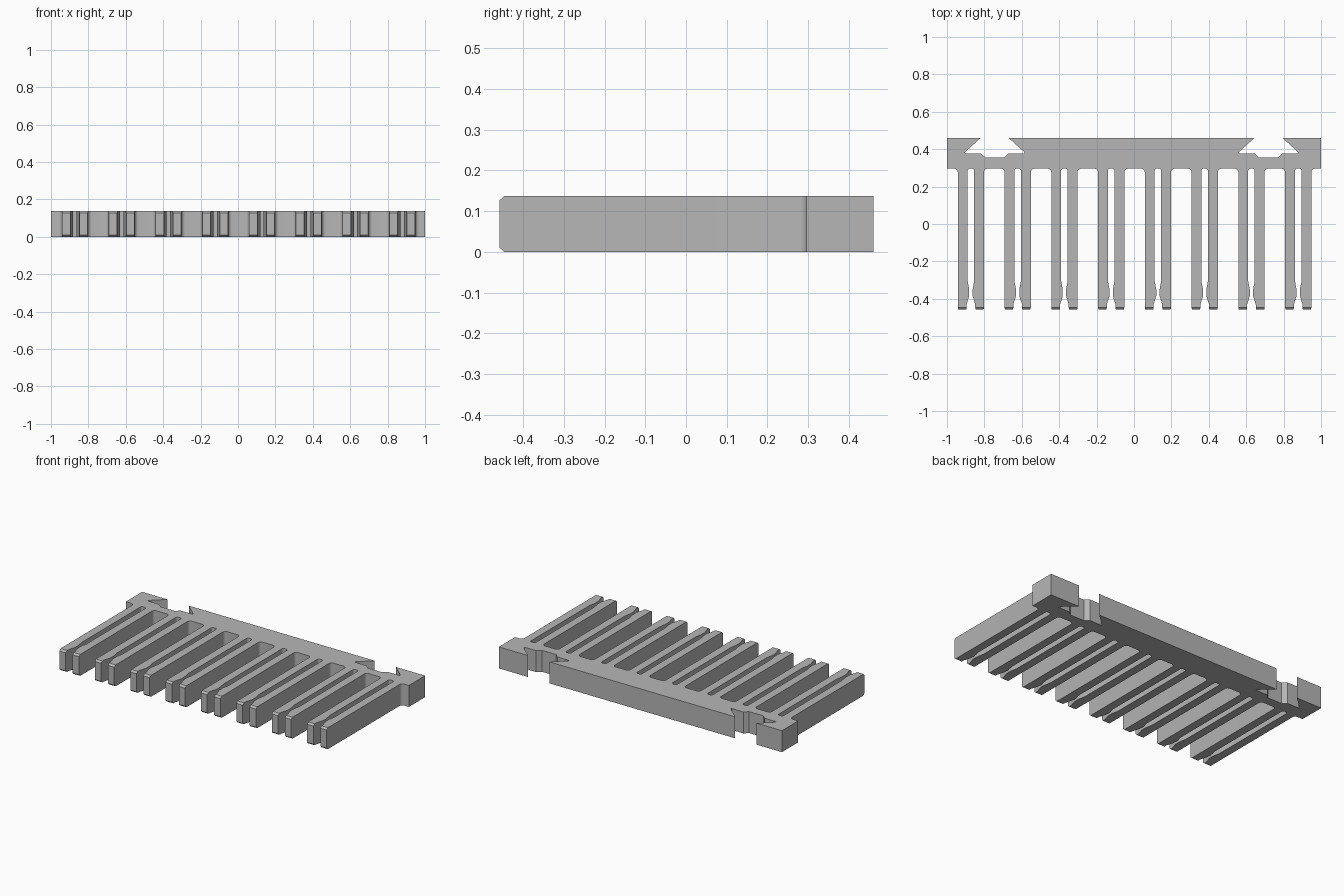
import bpy, bmesh, math

HEIGHT = 0.137
BACK, ROOT, SHOULDER, TIP = 0.46, 0.296, -0.446, -0.458
PAIRS, FIRST, PITCH = 8, -0.872, 0.25

cube = bpy.data.objects.get("Cube")
if cube:
    bpy.data.objects.remove(cube, do_unlink=True)

grey = bpy.data.materials.new("plain grey")
grey.use_nodes = True
colour = (0.47, 0.47, 0.47, 1)
grey.diffuse_color = colour
grey.node_tree.nodes["Principled BSDF"].inputs["Base Color"].default_value = colour


def arc(cx, cy, r, start, end, steps=5):
    """Points of a circular fillet, angles in degrees."""
    angles = [math.radians(start + (end - start) * i / steps) for i in range(steps + 1)]
    return [(cx + r * math.cos(a), cy + r * math.sin(a)) for a in angles]


def mirrored(half):
    """A half profile followed by its reflection about x = 0."""
    return half + [(-x, y) for x, y in reversed(half)]


def shifted(points, dx):
    return [(x + dx, y) for x, y in points]


# Profile of one prong pair, with rounded roots and pinched inner edges
prong_pair = mirrored(
    arc(-0.09, ROOT - 0.02, 0.02, 90, 0)
    + [(-0.07, SHOULDER), (-0.023, SHOULDER), (-0.023, -0.43),
       (-0.009, -0.385), (-0.009, -0.35), (-0.0175, -0.305)]
    + arc(-0.0055, ROOT - 0.012, 0.012, 180, 90))

# Dovetail slot with a shallow notch in its floor, listed from +x to -x
dovetail = mirrored([(0.075, BACK), (0.159, 0.384), (0.157, 0.378),
                     (0.075, 0.378), (0.05, 0.355)])

# Complete outline
outline = [(-1, BACK), (-1, ROOT)]
for i in range(PAIRS):
    outline += shifted(prong_pair, FIRST + PITCH * i)
outline += [(1, ROOT), (1, BACK)]
for centre in (0.719, -0.745):
    outline += shifted(dovetail, centre)

# Extrude the outline into a solid plate
bm = bmesh.new()
base = bm.faces.new([bm.verts.new((x, y, 0)) for x, y in outline])
solid = bmesh.ops.extrude_face_region(bm, geom=[base])
for v in solid["geom"]:
    if isinstance(v, bmesh.types.BMVert):
        v.co.z = HEIGHT
bmesh.ops.recalc_face_normals(bm, faces=bm.faces)

# Chamfered prong tips
ends = [f for f in bm.faces if all(abs(v.co.y - SHOULDER) < 1e-4 for v in f.verts)]
for tip in bmesh.ops.extrude_discrete_faces(bm, faces=ends)["faces"]:
    middle = tip.calc_center_median()
    for v in tip.verts:
        v.co.y = TIP
        v.co.x = middle.x + (v.co.x - middle.x) * 0.92
        v.co.z = middle.z + (v.co.z - middle.z) * 0.84
bmesh.ops.triangulate(bm, faces=[f for f in bm.faces if len(f.verts) > 4])
bmesh.ops.recalc_face_normals(bm, faces=bm.faces)

mesh = bpy.data.meshes.new("pronged_plate")
bm.to_mesh(mesh)
bm.free()
mesh.materials.append(grey)
plate = bpy.data.objects.new("pronged_plate", mesh)
bpy.context.collection.objects.link(plate)

# Smooth the fillets while keeping edges sharp
bpy.context.view_layer.objects.active = plate
plate.select_set(True)
bpy.ops.object.shade_smooth_by_angle(angle=math.radians(25))
